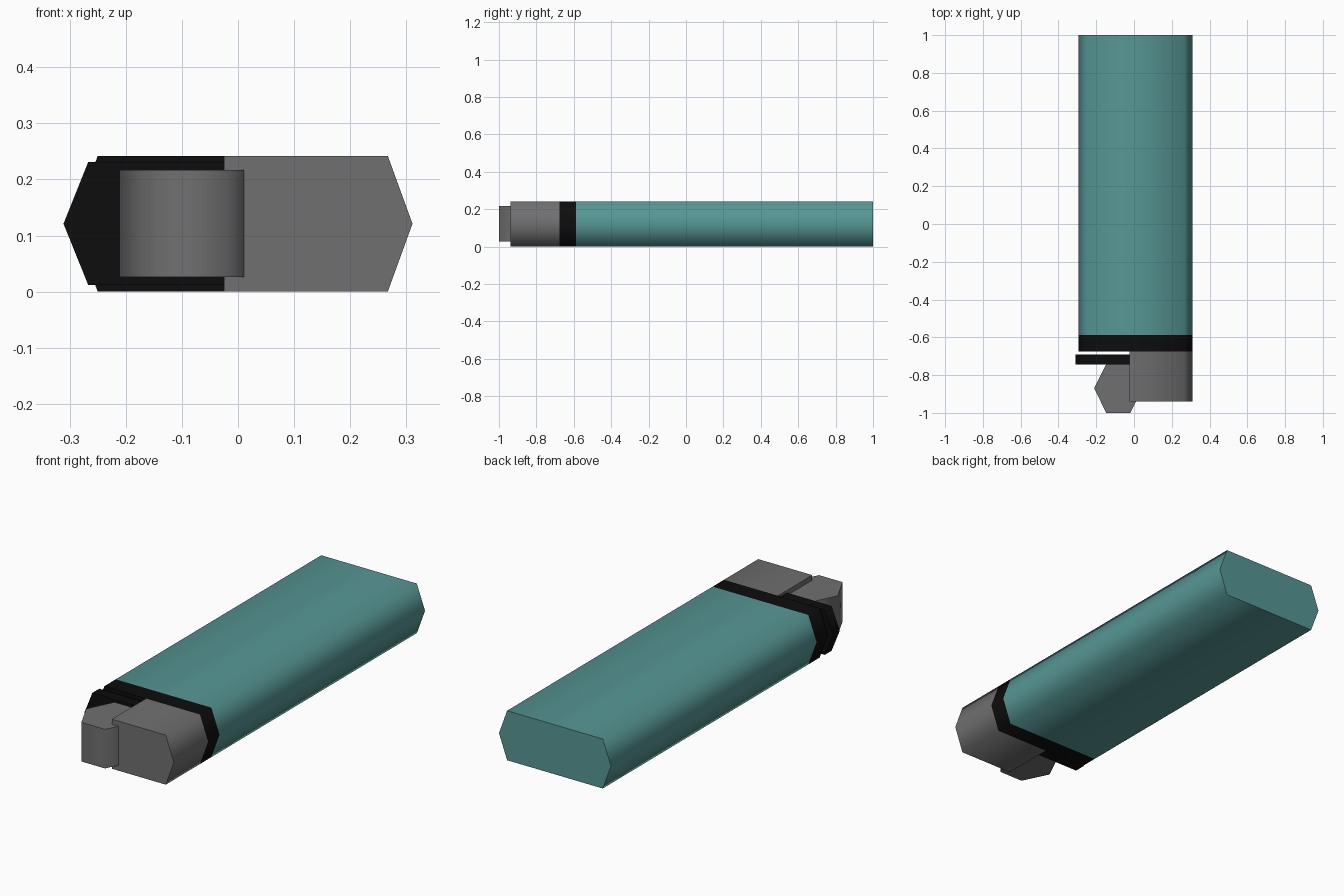
import bpy, bmesh, math

if "Cube" in bpy.data.objects:
    bpy.data.objects.remove(bpy.data.objects["Cube"])


def material(name, color):
    m = bpy.data.materials.new(name)
    m.diffuse_color = (*color, 1)
    m.use_nodes = True
    m.node_tree.nodes["Principled BSDF"].inputs["Base Color"].default_value = m.diffuse_color
    return m


TEAL = material("teal plastic", (0.093, 0.31, 0.30))
GREY = material("grey metal", (0.162, 0.162, 0.162))
BLACK = material("black plastic", (0.004, 0.004, 0.004))


def prism(name, lower, upper, mat):
    """Closed prism between two matching outlines, sides smooth, ends flat."""
    bm = bmesh.new()
    a = [bm.verts.new(p) for p in lower]
    b = [bm.verts.new(p) for p in upper]
    n = len(a)
    bm.faces.new(a)
    bm.faces.new(b)
    for i in range(n):
        bm.faces.new((a[i], a[(i + 1) % n], b[(i + 1) % n], b[i]))
    bmesh.ops.recalc_face_normals(bm, faces=bm.faces)
    mesh = bpy.data.meshes.new(name)
    bm.to_mesh(mesh)
    bm.free()
    mesh.materials.append(mat)
    obj = bpy.data.objects.new(name, mesh)
    bpy.context.collection.objects.link(obj)
    bpy.ops.object.select_all(action='DESELECT')
    obj.select_set(True)
    bpy.context.view_layer.objects.active = obj
    bpy.ops.object.shade_smooth_by_angle(angle=math.radians(80))


def along_y(name, outline, y0, y1, mat):
    prism(name, [(x, y0, z) for x, z in outline],
          [(x, y1, z) for x, z in outline], mat)


# Flattened six-sided section shared by the body and collar
MID, TOP = 0.121, 0.242
section = [(-0.295, MID), (-0.25, 0), (0.267, 0),
           (0.311, MID), (0.267, TOP), (-0.25, TOP)]
along_y("body", section, -0.587, 1.0, TEAL)
along_y("collar", section, -0.675, -0.587, BLACK)

# Metal hood covers the right half
hood = [(-0.025, 0), (0.267, 0), (0.311, MID), (0.267, TOP), (-0.025, TOP)]
along_y("hood", hood, -0.939, -0.675, GREY)

# Thumb lever sticks out on the left and runs into the hood
lever = [(-0.311, MID), (-0.267, 0.012), (0.0, 0.012),
         (0.0, 0.231), (-0.267, 0.231)]
along_y("thumb_lever", lever, -0.743, -0.69, BLACK)

# Six-sided striker wheel standing on a vertical axis
wheel = [(-0.083 + 0.128 * math.cos(i * math.pi / 3),
          -0.87 + 0.15 * math.sin(i * math.pi / 3)) for i in range(6)]
prism("striker_wheel", [(x, y, 0.026) for x, y in wheel],
      [(x, y, 0.217) for x, y in wheel], GREY)
